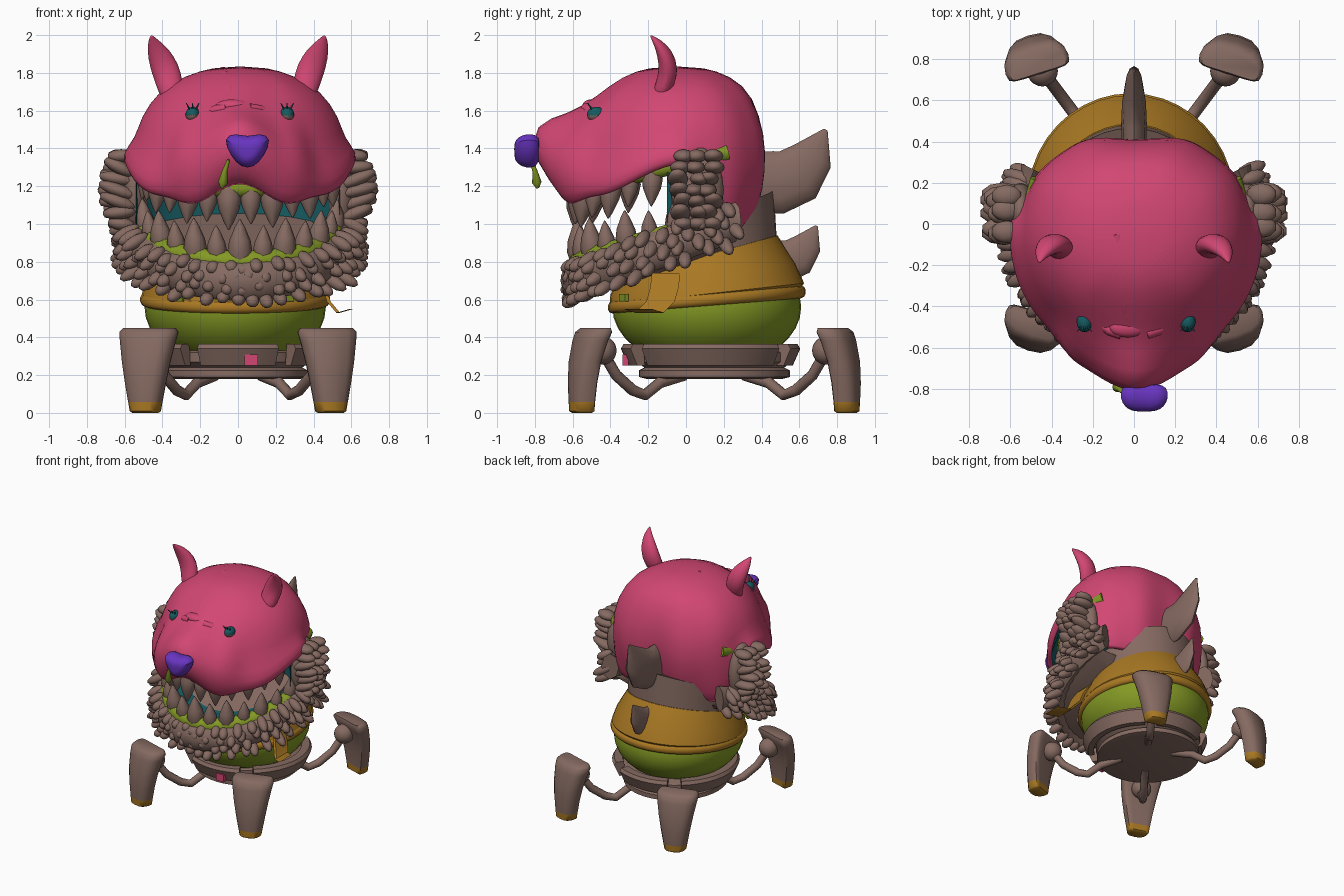
import bpy, bmesh, math, random
from math import sin, cos, pi, radians
from mathutils import Vector, Matrix

if "Cube" in bpy.data.objects:
    bpy.data.objects.remove(bpy.data.objects["Cube"])

random.seed(4)
COL = dict(pink=(.64, .062, .17), brown=(.235, .145, .12), green=(.23, .32, .018),
           ochre=(.40, .19, .017), teal=(.008, .105, .12), purple=(.14, .035, .53))
MAT = {}
for n, c in COL.items():
    MAT[n] = bpy.data.materials.new(n)
    MAT[n].diffuse_color = (*c, 1)


def finish(name, bm, mat, sub=0, angle=50):
    bmesh.ops.recalc_face_normals(bm, faces=bm.faces)
    me = bpy.data.meshes.new(name)
    bm.to_mesh(me)
    bm.free()
    for m in mat.split():
        me.materials.append(MAT[m])
    ob = bpy.data.objects.new(name, me)
    bpy.context.collection.objects.link(ob)
    bpy.ops.object.select_all(action='DESELECT')
    bpy.context.view_layer.objects.active = ob
    ob.select_set(True)
    bpy.ops.object.shade_smooth_by_angle(angle=radians(angle))
    if sub:
        mod = ob.modifiers.new("smooth", 'SUBSURF')
        mod.levels = mod.render_levels = sub
    return ob


def loft(bm, rings, cap0=True, cap1=True, closed=True):
    vs = [[bm.verts.new(p) for p in r] for r in rings]
    n = len(vs[0])
    for a, b in zip(vs, vs[1:]):
        for i in range(n if closed else n - 1):
            j = (i + 1) % n
            bm.faces.new((a[i], a[j], b[j], b[i]))
    if cap0:
        bm.faces.new(vs[0][::-1])
    if cap1:
        bm.faces.new(vs[-1])


def ring(y, r, z, tilt=0, n=40):
    return [(-.015 + .96 * r * cos(2 * pi * i / n), y + r * sin(2 * pi * i / n),
             z + tilt * r * sin(2 * pi * i / n)) for i in range(n)]


def tube(bm, pts, radii, n=10, flat=1.0):
    pts = [Vector(p) for p in pts]
    main = (pts[-1] - pts[0]).normalized()
    up = Vector((0, 0, 1)) if abs(main.z) < .9 else Vector((0, 1, 0))
    rings = []
    for i, p in enumerate(pts):
        t = (pts[min(i + 1, len(pts) - 1)] - pts[max(i - 1, 0)]).normalized()
        s = t.cross(up).normalized()
        u = s.cross(t)
        rings.append([p + radii[i] * (s * cos(2 * pi * k / n) + u * sin(2 * pi * k / n) * flat) for k in range(n)])
    loft(bm, rings)


def blob(bm, p, size, rot=0, pitch=0, sub=2):
    m = (Matrix.Translation(p) @ Matrix.Rotation(rot, 4, 'Z') @ Matrix.Rotation(pitch, 4, 'Y')
         @ Matrix.Diagonal((*size, 1)))
    bmesh.ops.create_icosphere(bm, subdivisions=sub, radius=1, matrix=m)


def box(bm, p, size, rot=0):
    bmesh.ops.create_cube(bm, size=1, matrix=Matrix.Translation(p) @ Matrix.Rotation(rot, 4, 'Z')
                          @ Matrix.Diagonal((*size, 1)))


def simple(name, mat, fn, *args, sub=0, **kw):
    bm = bmesh.new()
    fn(bm, *args, **kw)
    return finish(name, bm, mat, sub)


# round body, tilted scarf with hem and neck
simple("body", "green", loft, [ring(.11, .5 * cos(a), .56 + .33 * sin(a))
                               for a in [radians(d) for d in range(-60, 31, 10)]])
simple("scarf", "ochre", loft, [ring(y, r, z, t) for y, r, z, t in
       ((.11, .49, .60, .1), (.11, .515, .63, .11), (.09, .49, .71, .17), (.06, .425, .82, .28), (.05, .38, .82, .3))])
simple("scarf_hem", "ochre", loft, [ring(.11, .5 + .025 * sin(a), .6 - .033 * cos(a), .08)
                                    for a in [i * pi / 5 for i in range(6)]])
simple("neck", "brown", loft, [ring(.06 - .03 * k, .42 + .015 * k, .8 + .18 * k, .3 + .15 * k) for k in (0, .5, 1)])
bm = bmesh.new()
loft(bm, [[(x + dx, y + dy, z) for dx, dy in ((-.01, 0), (-.01, .15), (.01, .15), (.01, 0))] for x, y, z in
     ((.41, -.18, .74), (.46, -.19, .66), (.48, -.21, .59), (.53, -.27, .53), (.60, -.33, .55))])
finish("scarf_tail", bm, "ochre")
bm = bmesh.new()
for x in (-.32, .26):
    box(bm, (x, -.33, .61), (.07, .02, .04), x * 1.9)
finish("scarf_patches", bm, "green")

# base dish and curved belt plates with a badge
simple("base_dish", "brown", loft, [ring(.15, r, z) for r, z in
       ((.36, .18), (.40, .19), (.40, .225), (.37, .24), (.41, .27), (.41, .32), (.36, .34))])
bm = bmesh.new()
for mid, half in ((-90, 27), (0, 50), (90, 27), (180, 50)):
    rows = []
    for k in range(13):
        a = radians(mid + half * (k / 6 - 1))
        rows.append([(r * cos(a), .13 + r * sin(a), .305 + h) for r, h in
                     ((.39, -.055), (.435, -.055), (.475, .035), (.46, .06), (.40, .06))])
    loft(bm, rows)
finish("belt_plates", bm, "brown")
bm = bmesh.new()
box(bm, (.07, -.32, .28), (.07, .03, .06))
finish("belt_badge", bm, "pink")

# four legs: bent arm, ball joint and tapered blade foot with ochre toe
for nm, sx, sy in (("front_left", -1, -1), ("front_right", 1, -1), ("back_left", -1, 1), ("back_right", 1, 1)):
    P = lambda d, z: (sx * d * .6, .15 + sy * d * .8, z)
    bm = bmesh.new()
    tube(bm, [P(.2, .2), P(.36, .16), P(.46, .095), P(.54, .12), P(.65, .2), P(.73, .31)], [.03] * 6)
    blob(bm, P(.74, .33), (.075, .075, .075), sub=3)
    finish(nm + "_leg", bm, "brown")
    out, side = Vector((sx * .3, sy * .95, 0)), Vector((.95, -sx * sy * .3, 0))
    rings = []
    for t in (0, .02, .13, .35, .6, .85, .95, 1):
        w, th = .08 + .085 * t, .055 + .02 * t
        pinch = .75 if t in (0, 1) else 1
        c = Vector((sx * .485, .15 + sy * .67, .45 * t)) + out * (.04 - .075 * t ** 3)
        angles = [2 * pi * i / 16 for i in range(16)]
        rings.append([c + side * w * pinch ** .5 * math.copysign(abs(cos(a)) ** .6, cos(a)) +
                      out * (th * pinch * math.copysign(abs(sin(a)) ** .7, sin(a)) - .025 * cos(a) ** 2)
                      for a in angles])
    bm = bmesh.new()
    loft(bm, rings)
    for f in bm.faces:
        f.material_index = int(f.calc_center_median().z < .055)
    finish(nm + "_foot", bm, "brown ochre")

# head shell: (radius, height) profiles from crown to lip, blended by angle from the front
PROF = {
    0: ((.43, 1.67), (.57, 1.585), (.77, 1.55), (.77, 1.34), (.63, 1.2)),
    24: ((.43, 1.66), (.55, 1.54), (.70, 1.38), (.69, 1.22), (.63, 1.09)),
    45: ((.43, 1.69), (.53, 1.53), (.57, 1.36), (.64, 1.22), (.61, 1.14)),
    94: ((.43, 1.71), (.53, 1.56), (.55, 1.46), (.63, 1.38), (.60, 1.31)),
    116: ((.43, 1.72), (.55, 1.54), (.57, 1.35), (.57, 1.15), (.53, .94)),
    145: ((.41, 1.72), (.52, 1.5), (.54, 1.3), (.5, 1.1), (.44, .94)),
    180: ((.41, 1.68), (.47, 1.45), (.45, 1.25), (.42, 1.1), (.36, 1.0))}
keys = sorted(PROF)
N = 54
cols = []
for i in range(N):
    a = 360 * i / N
    d = min(a, 360 - a)
    k = max(j for j in range(len(keys) - 1) if keys[j] <= d)
    f = (d - keys[k]) / (keys[k + 1] - keys[k])
    f = f * f * (3 - 2 * f)
    prof = [Vector(p).lerp(Vector(q), f) for p, q in zip(PROF[keys[k]], PROF[keys[k + 1]])]
    prof = [Vector((.13, 1.835)), Vector((.29, 1.785))] + prof
    cols.append([(.01 + r * sin(radians(a)), -.05 - r * cos(radians(a)), z) for r, z in prof])
bm = bmesh.new()
loft(bm, [list(r) for r in zip(*cols)], cap1=False)
head = finish("head_shell", bm, "pink teal", angle=80)
if head.data.polygons[-1].normal.z < 0:
    head.data.flip_normals()
so = head.modifiers.new("thick", 'SOLIDIFY')
so.thickness, so.offset, so.material_offset = .035, -1, 1
ss = head.modifiers.new("smooth", 'SUBSURF')
ss.levels = ss.render_levels = 1

# brow knot, crown ridge and cheek folds
bm = bmesh.new()
blob(bm, (-.03, -.5, 1.625), (.09, .05, .035), sub=3)
tube(bm, [(-.03, -.5, 1.63), (-.04, -.4, 1.71), (-.06, -.25, 1.79), (-.08, -.05, 1.82)], [.02, .03, .03, .02], 12, .6)
for s in (-1, 1):
    tube(bm, [(s * .06, -.53, 1.61), (s * .12, -.51, 1.60), (s * .17, -.49, 1.59)], [.03, .03, .01])
finish("brow_folds", bm, "pink")

# curved ears
for nm, s in (("left_ear", -1), ("right_ear", 1)):
    simple(nm, "pink", tube, [(s * .35, -.15, 1.66), (s * .36, -.11, 1.74), (s * .385, -.09, 1.82), (s * .42, -.11, 1.90),
           (s * .45, -.15, 1.96), (s * .46, -.19, 2.0)], [.06, .075, .08, .065, .035, .004], flat=.7, sub=1)

# nose, eyes with lashes, drip
heart = ((0, .062), (.06, .085), (.12, .06), (.08, -.03), (.03, -.085))
outline = list(heart) + [(-x, z) for x, z in heart[:0:-1]]
simple("nose", "purple", loft, [[(.05 + x * k, y, 1.39 + z * k) for x, z in outline] for y, k in
       ((-.77, .95), (-.82, 1.15), (-.87, 1.05), (-.90, .75), (-.91, .4))], sub=1)
bm, lb = bmesh.new(), bmesh.new()
for x in (-.24, .26):
    blob(bm, (x, -.475, 1.58), (.038, .05, .04), sub=3)
    for d in (-1, 0, 1):
        tube(lb, [(x + d * .018, -.50, 1.61), (x + d * .034, -.52, 1.64)], [.006, .002], 5)
for f in bm.faces:
    f.material_index = int(f.calc_center_median().z < 1.575)
finish("eyes", bm, "teal brown")
finish("eyelashes", lb, "teal")
simple("nose_drip", "green", tube, [(-.05, -.82, 1.34), (-.07, -.80, 1.28), (-.08, -.79, 1.22), (-.085, -.785, 1.19)],
       [.008, .014, .026, .008])


# mouth: U-shaped arcs carry gums, teeth and jaw fur
def U(deg, a, b, z0, slope, grow=0):
    y = -(b + grow) * cos(radians(deg))
    return Vector((.01 + (a + grow) * sin(radians(deg)), y, z0 + slope * (y + b)))


def tooth(bm, p, w, h, deg):
    t = Vector((sin(radians(deg)), -cos(radians(deg)), 0)) * .02
    loft(bm, [[p + t * q + Vector((w * k * cos(i * pi / 4), w * k * sin(i * pi / 4), h * q)) for i in range(8)]
              for q, k in ((-.15, .8), (.15, 1), (.45, .85), (.8, .4), (1, .05))])


arc = list(range(-112, 113, 8))
LOW, UP = (.50, .56, .80, .30), (.50, .57, 1.19, .24)
simple("lower_gum", "green", tube, [U(d, *LOW) for d in arc], [.06] * len(arc))
simple("upper_gum", "green", tube, [U(d, *UP) for d in arc], [.05] * len(arc))
for nm, spec, sgn, n in (("lower_teeth", LOW, 1, 15), ("upper_teeth", UP, -1, 16)):
    bm = bmesh.new()
    for i in range(n):
        d = -98 + 196 * i / (n - 1)
        big = 1 - .25 * abs(d) / 98 + (.08 if i % 2 else -.08)
        tooth(bm, U(d, *spec) + Vector((0, 0, sgn * .02)), .062 * big, sgn * .19 * big, d)
    finish(nm, bm, "brown")

# mouth lining: floor and back wall
bm = bmesh.new()
floor = [U(d, .49, .55, .81, .3) for d in arc]
loft(bm, [floor, [Vector((p.x * .4, p.y * .4 + .05, p.z * .5 + .42)) for p in floor]], cap0=False)
loft(bm, [[(.54 * sin(radians(a)), -.10 + .30 * cos(radians(a)), z) for a in range(-90, 91, 15)]
          for z in (.84, 1.1, 1.42)], False, False, False)
finish("mouth_lining", bm, "teal")

# jaw: ruffled band with an under-chin shell, then fur tufts
JAW = (.55, .60, .70, .36)
bm = bmesh.new()
rows = []
for d in range(-116, 117, 4):
    p, o = U(d, *JAW), Vector((sin(radians(d)), -cos(radians(d)), 0))
    r = .055 + .012 * (d // 4 % 2)
    rows.append([p + o * r * cos(i * pi / 4) + Vector((0, 0, .105 * sin(i * pi / 4))) for i in range(8)])
loft(bm, rows)
chin = [U(d, .52, .58, .63, .36) for d in arc]
loft(bm, [chin, [Vector((p.x * .55, p.y * .5 + .06, p.z * .5 + .36)) for p in chin]])
finish("jaw_base", bm, "brown")
bm = bmesh.new()
for row, dz in enumerate((-.09, -.03, .03, .075)):
    for i in range(27):
        d = -112 + 224 * (i + .5 * (row % 2)) / 26.5 + random.uniform(-2, 2)
        side = abs(sin(radians(d)))
        s = random.uniform(.8, 1.2)
        p = U(d, *JAW, grow=.015 + .045 * side) + Vector((0, 0, dz + random.uniform(-.015, .015)))
        blob(bm, p, ((.04 + .04 * side) * s, .036, .034), radians(d - 90), .5)
finish("jaw_fur", bm, "brown")

# cheek tufts beside the mouth corners
bm = bmesh.new()
for s in (-1, 1):
    blob(bm, (s * .55, .06, 1.18), (.075, .14, .23), sub=3)
    for k in range(7):
        reach = .055 + .035 * sin(pi * k / 6)
        for y in (-.03, .06, .13):
            blob(bm, (s * (.585 + reach * .6), y + random.uniform(-.02, .02), 1 + .06 * k),
                 (reach + .02, .055, .036), 0 if s > 0 else pi, random.uniform(-.5, .1))
finish("cheek_tufts", bm, "brown")

# two swept-back fins of different size
for nm, y0, z0, k in (("upper_fin", .34, 1.22, 1), ("lower_fin", .42, .80, .68)):
    simple(nm, "brown", tube, [(0, y0 + k * y, z0 + k * z) for y, z in
           ((0, 0), (.15, 0), (.25, .04), (.33, .14), (.40, .28))],
           [k * r for r in (.06, .062, .058, .042, .004)], n=12, flat=2.7)

for m in bpy.data.materials:
    if m.users and not m.is_grease_pencil:
        m.use_nodes = True
        m.node_tree.nodes["Principled BSDF"].inputs["Base Color"].default_value = m.diffuse_color
